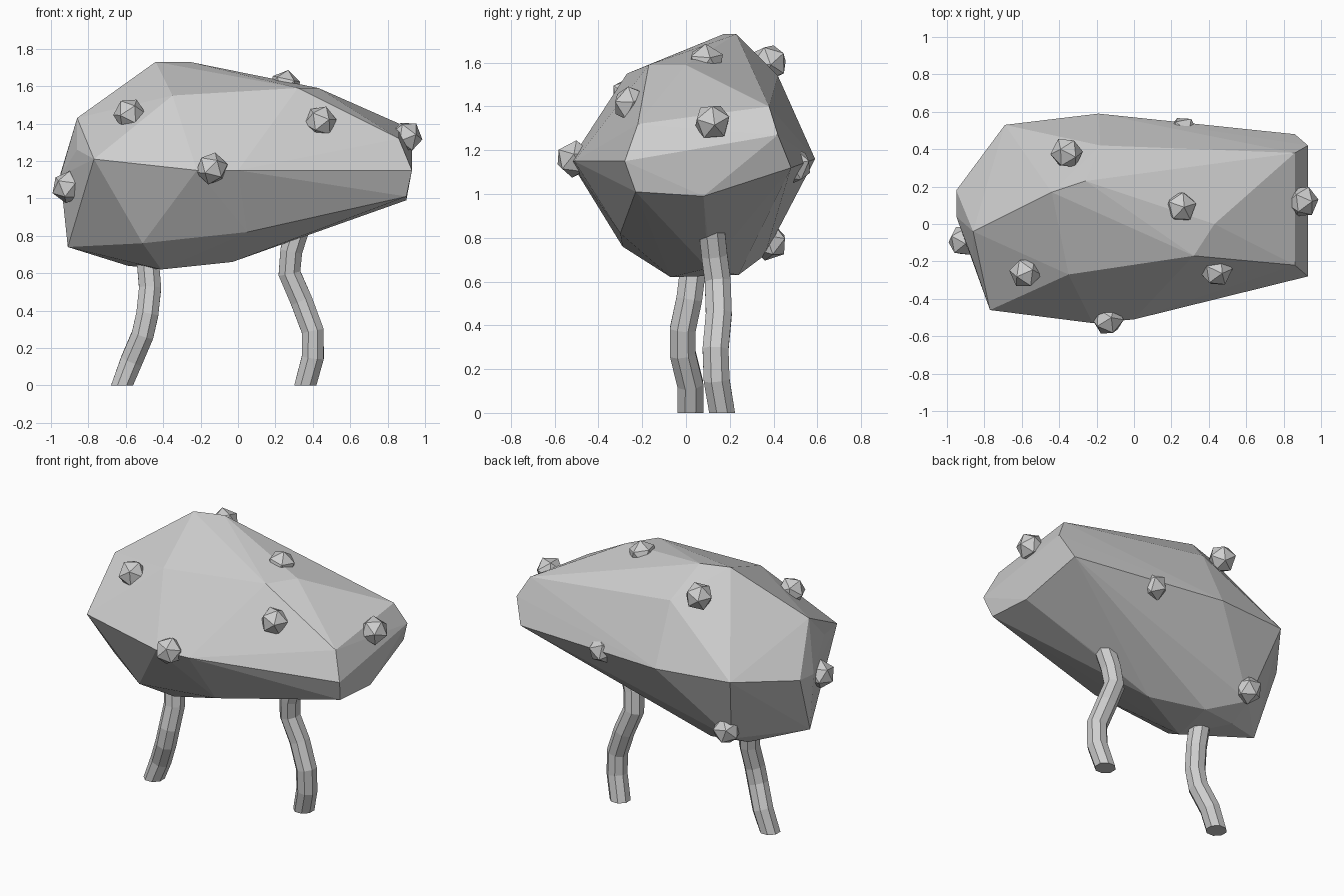
import bpy, bmesh, math, random
from mathutils import Vector, Euler

random.seed(4)
cube = bpy.data.objects.get("Cube")
if cube:
    bpy.data.objects.remove(cube, do_unlink=True)

# Single stone grey for everything
stone = bpy.data.materials.new("stone_grey")
stone.use_nodes = True
grey = (0.62, 0.62, 0.62, 1)
stone.diffuse_color = grey
stone.node_tree.nodes["Principled BSDF"].inputs["Base Color"].default_value = grey


def finish(bm, name):
    """Turn a bmesh into a flat shaded object with the stone material."""
    bmesh.ops.recalc_face_normals(bm, faces=bm.faces)
    mesh = bpy.data.meshes.new(name)
    bm.to_mesh(mesh)
    bm.free()
    mesh.materials.append(stone)
    obj = bpy.data.objects.new(name, mesh)
    bpy.context.collection.objects.link(obj)
    return obj


def make_rock(name, corners):
    """Wrap a faceted hull around a few corner points."""
    bm = bmesh.new()
    verts = [bm.verts.new(c) for c in corners]
    result = bmesh.ops.convex_hull(bm, input=verts)
    loose = [v for v in bm.verts if not v.link_faces]
    bmesh.ops.delete(bm, geom=loose, context='VERTS')
    return finish(bm, name)


def make_leg(name, path, radius=0.064, sides=8):
    """Bent octagonal leg: rings along a path, tilted at the bends, flat foot."""
    bm = bmesh.new()
    points = [Vector(p) for p in path]
    rings = []
    for i, p in enumerate(points):
        before, after = points[max(i - 1, 0)], points[min(i + 1, len(points) - 1)]
        axis = Vector((0, 0, 1)) if i == 0 else (after - before).normalized()
        turn = Vector((0, 0, 1)).rotation_difference(axis)
        ring = []
        for k in range(sides):
            a = math.tau * (k + 0.5) / sides
            offset = Vector((math.cos(a), math.sin(a), 0)) * radius
            ring.append(bm.verts.new(p + turn @ offset))
        rings.append(ring)
    for low, high in zip(rings, rings[1:]):
        for k in range(sides):
            n = (k + 1) % sides
            bm.faces.new((low[k], low[n], high[n], high[k]))
    bm.faces.new(rings[0][::-1])
    bm.faces.new(rings[-1])
    return finish(bm, name)


def make_bump(name, centre, radius=0.088):
    """Small twenty-sided lump at a random angle."""
    bm = bmesh.new()
    bmesh.ops.create_icosphere(bm, subdivisions=1, radius=radius)
    spin = Euler([random.uniform(0, math.tau) for _ in range(3)]).to_matrix()
    for v in bm.verts:
        v.co = spin @ v.co + Vector(centre)
    return finish(bm, name)


# Body: corner points grouped by region
crest = [(-0.44, 0.17, 1.73), (-0.26, 0.23, 1.73), (-0.35, -0.27, 1.55),
         (0.32, -0.17, 1.59), (0.43, 0, 1.59), (-0.18, 0.42, 1.54)]
left_end = [(0.86, 0.38, 1.4), (0.86, -0.22, 1.32), (0.93, 0.42, 1.27),
            (0.93, -0.28, 1.15), (0.86, 0.48, 1.12), (0.9, -0.23, 1.01),
            (0.9, 0.08, 0.99)]
right_end = [(-0.86, -0.04, 1.43), (-0.86, -0.2, 1.26), (-0.95, 0.18, 1.13),
             (-0.95, 0.04, 1.12), (-0.91, 0.02, 0.74)]
front_ridge = [(-0.77, -0.46, 1.21), (-0.22, -0.53, 1.15), (0, -0.51, 1.15)]
back_ridge = [(-0.69, 0.53, 1.18), (-0.19, 0.59, 1.16)]
belly = [(-0.51, -0.29, 0.76), (0.05, -0.3, 0.82), (-0.41, -0.07, 0.62),
         (-0.59, 0.2, 0.64), (-0.03, 0.1, 0.66), (-0.35, 0.24, 0.63),
         (-0.58, 0.36, 0.72), (0, 0.38, 0.89), (0.36, 0.1, 0.8)]
make_rock("body", crest + left_end + right_end + front_ridge + back_ridge + belly)

# Legs, from the foot up into the body
make_leg("right_leg", [(-0.62, 0.02, 0), (-0.57, 0.02, 0.13), (-0.51, -0.015, 0.27),
                       (-0.485, -0.015, 0.38), (-0.47, 0.015, 0.52),
                       (-0.48, 0.03, 0.64), (-0.48, 0.05, 0.8)])
make_leg("left_leg", [(0.36, 0.165, 0), (0.4, 0.14, 0.15), (0.4, 0.135, 0.29),
                      (0.34, 0.15, 0.45), (0.275, 0.145, 0.6),
                      (0.285, 0.13, 0.72), (0.33, 0.115, 0.86)])

# Bumps scattered over the body
bumps = {
    "front_upper_right": (-0.58, -0.26, 1.45),
    "front_upper_left": (0.44, -0.25, 1.41),
    "front_ridge": (-0.14, -0.51, 1.16),
    "left_end": (0.9, 0.12, 1.33),
    "right_end": (-0.91, -0.09, 1.06),
    "crest": (0.25, 0.09, 1.6),
    "back_upper": (-0.36, 0.38, 1.6),
    "back_ridge": (0.26, 0.49, 1.13),
    "back_lower": (-0.56, 0.38, 0.78),
}
for place, centre in bumps.items():
    make_bump(place + "_bump", centre)
